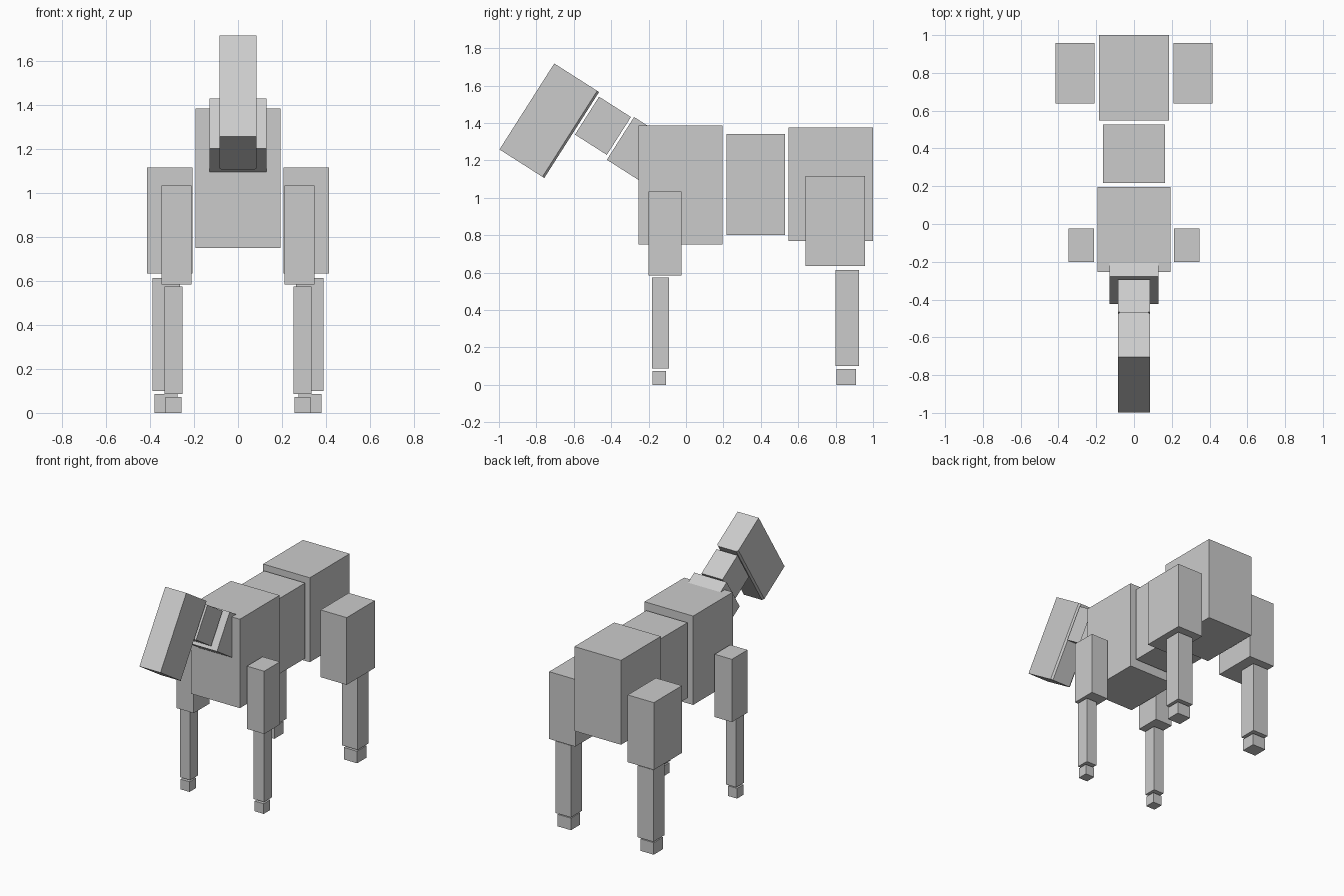
import bpy, bmesh, math
from mathutils import Matrix

if "Cube" in bpy.data.objects:
    bpy.data.objects.remove(bpy.data.objects["Cube"])


def box(name, centre, size, tilt=0.0, chamfer_back=0.0):
    """Box tilted about x; optional chamfer on its two long back edges."""
    bm = bmesh.new()
    bmesh.ops.create_cube(bm, size=1.0, matrix=Matrix.Diagonal((*size, 1.0)))
    if chamfer_back:
        edges = [e for e in bm.edges if all(v.co.y > 0 for v in e.verts)
                 and abs(e.verts[0].co.z - e.verts[1].co.z) > 0.01]
        bmesh.ops.bevel(bm, geom=edges, offset=chamfer_back, segments=1,
                        affect='EDGES')
    mesh = bpy.data.meshes.new(name)
    bm.to_mesh(mesh)
    bm.free()
    obj = bpy.data.objects.new(name, mesh)
    obj.location = centre
    obj.rotation_euler.x = math.radians(tilt)
    bpy.context.collection.objects.link(obj)
    return obj


def span_box(name, x, y, z):
    """Upright box from its (min, max) extents."""
    ext = (x, y, z)
    return box(name, [(a + b) / 2 for a, b in ext], [b - a for a, b in ext])


# Torso: three separate blocks
span_box("chest", (-0.193, 0.193), (-0.255, 0.195), (0.75, 1.387))
span_box("belly", (-0.163, 0.163), (0.217, 0.528), (0.80, 1.34))
span_box("hips", (-0.185, 0.185), (0.549, 1.0), (0.77, 1.375))

# Neck and head share one tilt
TILT = -32.5
box("neck_base", (0, -0.266, 1.264), (0.258, 0.20, 0.271), TILT)
box("neck_upper", (0, -0.444, 1.385), (0.167, 0.202, 0.24), TILT)
box("head", (0, -0.731, 1.412), (0.167, 0.284, 0.545), TILT, 0.012)

# Legs: inner/outer x, y extents, z extents
legs = {
    "front_upper_leg": ((0.211, 0.348), (-0.20, -0.023), (0.585, 1.035)),
    "front_lower_leg": ((0.252, 0.334), (-0.182, -0.092), (0.087, 0.575)),
    "front_hoof": ((0.258, 0.33), (-0.18, -0.107), (0.0, 0.073)),
    "rear_upper_leg": ((0.208, 0.415), (0.638, 0.957), (0.635, 1.117)),
    "rear_lower_leg": ((0.265, 0.389), (0.80, 0.925), (0.10, 0.615)),
    "rear_hoof": ((0.275, 0.381), (0.805, 0.91), (0.0, 0.086)),
}
for name, (x, y, z) in legs.items():
    span_box(name + "_left", x, y, z)
    span_box(name + "_right", (-x[1], -x[0]), y, z)
